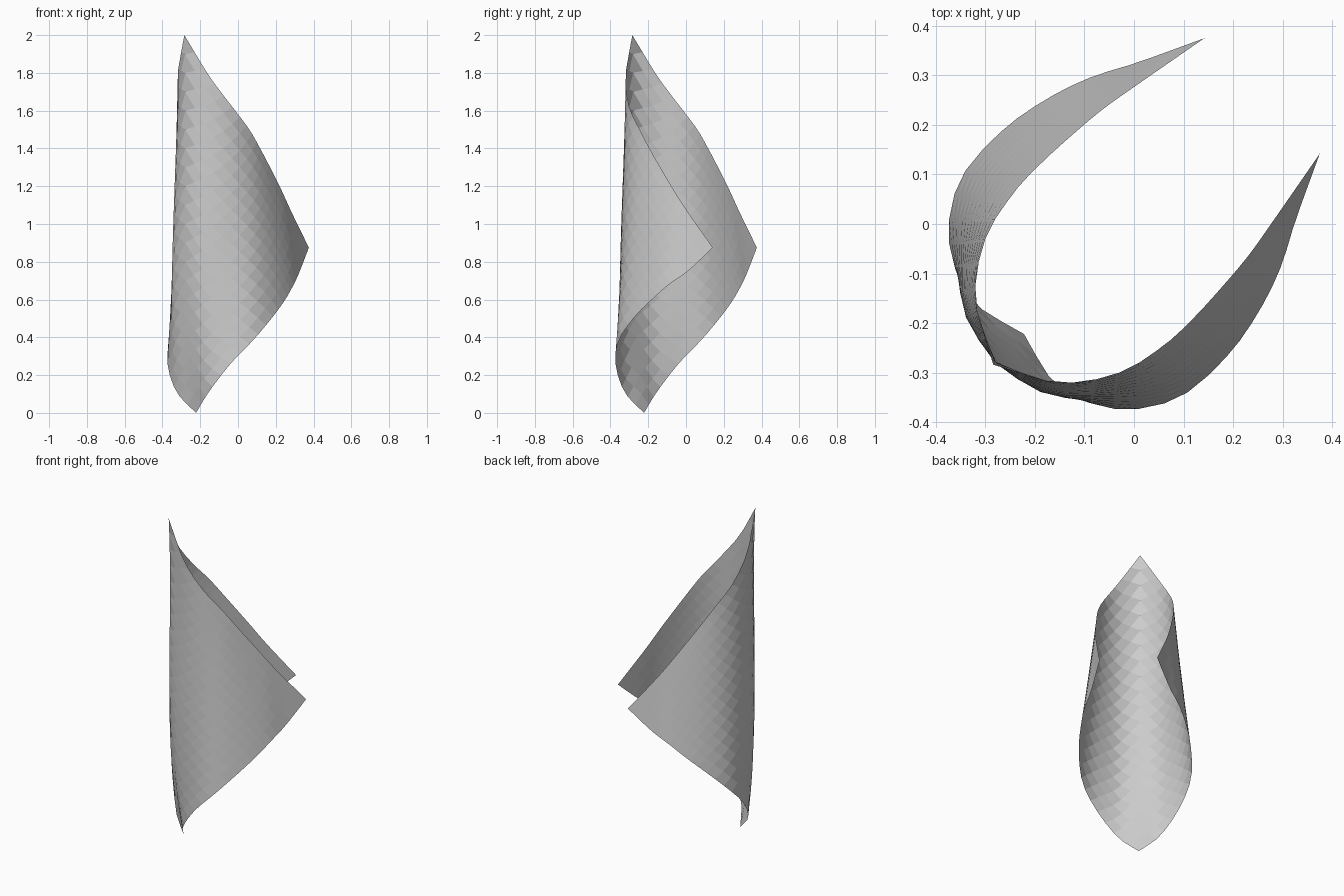
import bpy, bmesh
from mathutils import Vector

if "Cube" in bpy.data.objects:
    bpy.data.objects.remove(bpy.data.objects["Cube"])

N = 20  # grid divisions along each side of the square sheet

# Edges of one half, from the spine round to the side corner
LOWER = [(-.222, -.222, 0), (-.155, -.325, .11), (-.04, -.373, .26), (.085, -.353, .39),
         (.185, -.27, .51), (.25, -.18, .60), (.295, -.09, .68), (.327, .01, .75), (.375, .142, .875)]
UPPER = [(-.284, -.284, 2), (-.15, -.32, 1.78), (-.03, -.30, 1.62), (.06, -.245, 1.50),
         (.12, -.19, 1.395), (.175, -.13, 1.29), (.23, -.065, 1.18), (.28, .005, 1.07), (.375, .142, .875)]


def spline(points, t):
    """Smooth curve through the points, t from 0 to 1."""
    p = [Vector(q) for q in points]
    p = [2 * p[0] - p[1]] + p + [2 * p[-1] - p[-2]]
    x = t * (len(points) - 1)
    k = min(int(x), len(points) - 2)
    u = x - k
    a, b, c, d = p[k:k + 4]
    return .5 * (2 * b + (c - a) * u + (2 * a - 5 * b + 4 * c - d) * u * u
                 + (3 * b - a - 3 * c + d) * u ** 3)


def sheet_point(i, j):
    """Point of the diamond-wise sheet, rolled about the vertical spine."""
    c = abs(i - j) / N
    f = min(i, j) / (N - abs(i - j)) if c < 1 else 0
    p = spline(LOWER, c).lerp(spline(UPPER, c), f)
    # the bottom tip curls inward, so the spine bulges above it
    bulge = .31 * f * (1 - f) ** 2 * max(0, 1 - (c / .25) ** 2) ** 2
    p += Vector((p.x, p.y, 0)).normalized() * bulge
    return p if i >= j else Vector((p.y, p.x, p.z))


# Rolled sheet
bm = bmesh.new()
grid = [[bm.verts.new(sheet_point(i, j)) for j in range(N + 1)] for i in range(N + 1)]
for i in range(N):
    for j in range(N):
        bm.faces.new((grid[i][j], grid[i + 1][j], grid[i + 1][j + 1], grid[i][j + 1]))
mesh = bpy.data.meshes.new("rolled_sheet")
bm.to_mesh(mesh)
bm.free()
bpy.context.collection.objects.link(bpy.data.objects.new("rolled_sheet", mesh))
